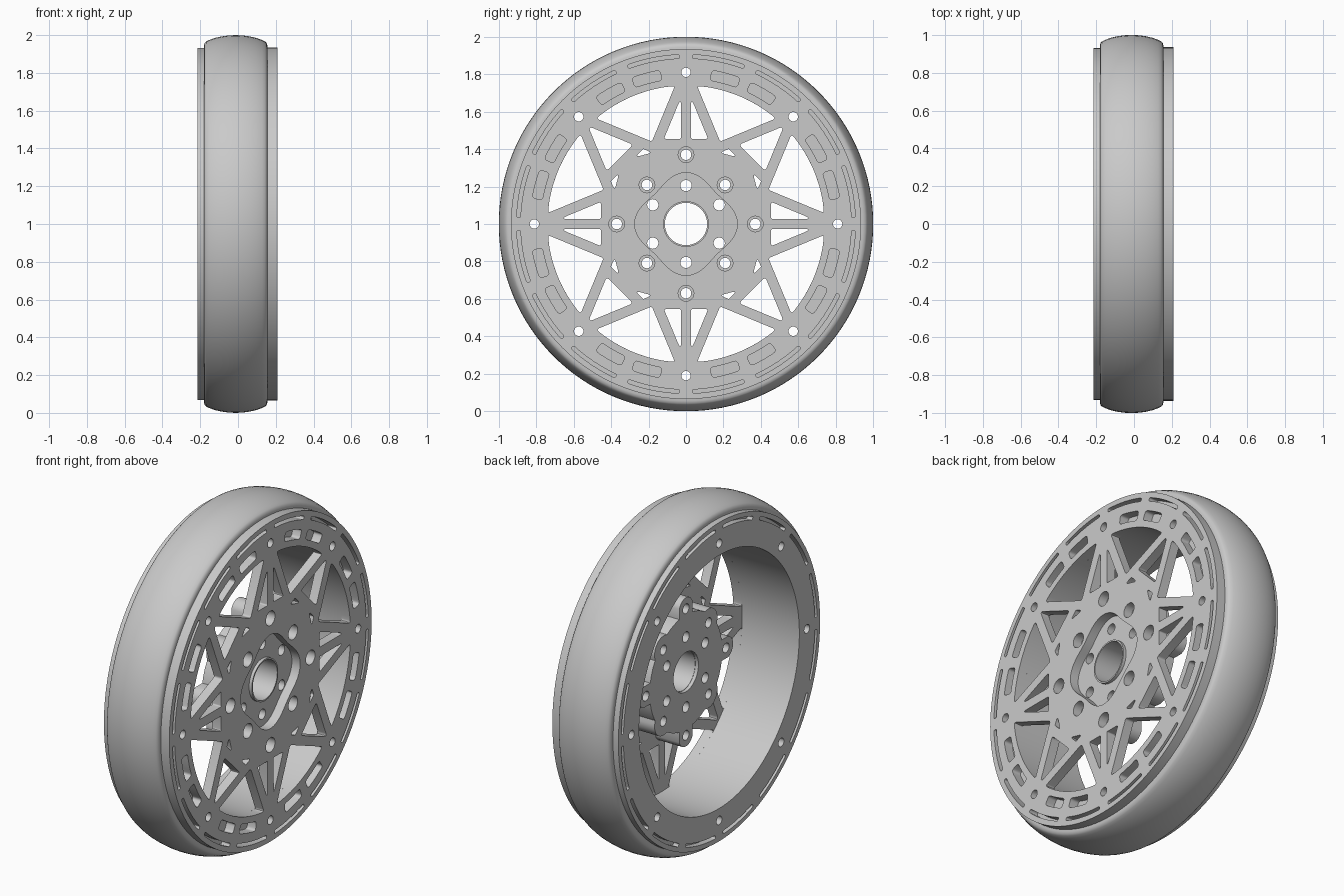
import bpy, bmesh
from math import cos, sin, tan, pi, radians, sqrt, acos
from mathutils import Vector, Matrix

cube = bpy.data.objects.get("Cube")
if cube:
    bpy.data.objects.remove(cube, do_unlink=True)

grey = bpy.data.materials.new("mid grey")
grey.use_nodes = True
COLOR = (0.59, 0.59, 0.59, 1)
grey.diffuse_color = COLOR
grey.node_tree.nodes["Principled BSDF"].inputs["Base Color"].default_value = COLOR

CENTRE_Z = 1.0
HOLE_R = 0.81          # bolt circle that the web members meet at
RIM_IN = 0.74          # inner radius of the rim
HALF = 0.027           # half width of a web member


def polar(r, deg):
    return Vector((r * cos(radians(deg)), r * sin(radians(deg))))


def circle(r, centre=(0, 0), n=24):
    return [Vector(centre) + polar(r, 360 * i / n) for i in range(n)]


def turned(points, deg):
    a = radians(deg)
    return [Vector((p.x * cos(a) - p.y * sin(a), p.x * sin(a) + p.y * cos(a))) for p in points]


def mirrored(points):
    return [Vector((p.x, -p.y)) for p in reversed(points)]


def clip(points, *planes):
    """Keep the part of a convex outline beyond each (direction, distance)."""
    for deg, limit in planes:
        n, out = polar(1, deg), []
        for p, q in zip(points, points[1:] + points[:1]):
            dp, dq = p.dot(n) - limit, q.dot(n) - limit
            if dp >= 0:
                out.append(p)
            if dp * dq < 0:
                out.append(p.lerp(q, dp / (dp - dq)))
        points = out
    return points


def fillet(points, radius):
    """Round the clear corners of an outline."""
    points = [p for i, p in enumerate(points) if (p - points[i - 1]).length > 0.001]
    out = []
    for i, p in enumerate(points):
        a, b = points[i - 1] - p, points[(i + 1) % len(points)] - p
        la, lb = a.length, b.length
        inside = acos(max(-1, min(1, a.dot(b) / (la * lb))))
        if inside > radians(155):
            out.append(p)
            continue
        t = min(radius / tan(inside / 2), 0.45 * la, 0.45 * lb)
        s, e = p + a * (t / la), p + b * (t / lb)
        for k in range(5):
            f = k / 4
            out.append(s * (1 - f) ** 2 + p * (2 * f * (1 - f)) + e * f ** 2)
    return out


def arc_slot(r, width, mid, span, steps):
    angles = [mid - span / 2 + span * i / steps for i in range(steps + 1)]
    outline = [polar(r + width / 2, a) for a in angles]
    outline += [polar(r - width / 2, a) for a in reversed(angles)]
    return fillet(outline, width * 0.45)


def finish(name, mesh):
    mesh.materials.clear()
    mesh.materials.append(grey)
    obj = bpy.data.objects.new(name, mesh)
    obj.location.z = CENTRE_Z
    bpy.context.collection.objects.link(obj)
    bpy.ops.object.select_all(action="DESELECT")
    obj.select_set(True)
    bpy.context.view_layer.objects.active = obj
    bpy.ops.object.shade_smooth_by_angle(angle=radians(30))
    return obj


def lathe(name, profile, n=128):
    """Turn a closed (x, radius) profile about the axle."""
    bm = bmesh.new()
    rings = [[bm.verts.new((x, r * cos(2 * pi * i / n), r * sin(2 * pi * i / n)))
              for x, r in profile] for i in range(n)]
    m = len(profile)
    for i in range(n):
        a, b = rings[i], rings[(i + 1) % n]
        for k in range(m):
            l = (k + 1) % m
            bm.faces.new((a[k], a[l], b[l], b[k]))
    bmesh.ops.recalc_face_normals(bm, faces=bm.faces)
    mesh = bpy.data.meshes.new(name)
    bm.to_mesh(mesh)
    bm.free()
    return finish(name, mesh)


def pierced(name, x0, x1, outlines):
    """Extrude a filled outline with holes along the axle, from x0 to x1."""
    curve = bpy.data.curves.new(name, "CURVE")
    curve.dimensions, curve.fill_mode = "2D", "BOTH"
    curve.extrude = (x1 - x0) / 2
    for points in outlines:
        spline = curve.splines.new("POLY")
        spline.points.add(len(points) - 1)
        for point, p in zip(spline.points, points):
            point.co = (p.x, p.y, 0, 1)
        spline.use_cyclic_u = True
    helper = bpy.data.objects.new("outline", curve)
    bpy.context.collection.objects.link(helper)
    bpy.context.view_layer.update()
    graph = bpy.context.evaluated_depsgraph_get()
    mesh = bpy.data.meshes.new_from_object(helper.evaluated_get(graph))
    bpy.data.objects.remove(helper, do_unlink=True)
    bm = bmesh.new()
    bm.from_mesh(mesh)
    bmesh.ops.remove_doubles(bm, verts=bm.verts, dist=0.00005)
    to_axle = Matrix(((0, 0, 1, (x0 + x1) / 2), (1, 0, 0, 0), (0, 1, 0, 0), (0, 0, 0, 1)))
    bmesh.ops.transform(bm, matrix=to_axle, verts=bm.verts)
    bmesh.ops.recalc_face_normals(bm, faces=bm.faces)
    bm.to_mesh(mesh)
    bm.free()
    return finish(name, mesh)


# Tyre: crowned tread with rounded shoulders
MID, W = -0.0125, 0.168
side = [(W, 0.89), (W, 0.945), (W - 0.004, 0.958), (W - 0.012, 0.966), (W - 0.028, 0.974),
        (0.11, 0.985), (0.075, 0.993), (0.04, 0.998)]
lathe("tyre", [(MID + x, r) for x, r in side] + [(MID, 1.0)] + [(MID - x, r) for x, r in reversed(side)])

# Bolt holes and thin arc slots shared by both faces of the rim
rim_holes = [circle(0.025, polar(HOLE_R, 45 * i)) for i in range(8)]
arcs = [arc_slot(0.895, 0.02, 22.5 * i + 11.25, 18, 8) for i in range(16)]

# Rim barrel with the rear flange
pierced("rim_barrel", -0.18, 0.155, [circle(0.9, n=128), circle(RIM_IN, n=128)] + rim_holes)
pierced("rear_flange", -0.215, -0.18, [circle(0.932, n=128), circle(RIM_IN, n=128)] + rim_holes + arcs)

# Web windows, built in one sector and turned round the axle
line = HOLE_R * sin(radians(22.5))
disc = circle(RIM_IN, n=96)
outer = fillet(clip(disc, (67.5, line + HALF), (-22.5, line + HALF)), 0.014)
strip = fillet(clip(disc, (90, HALF), (247.5, HALF - line), (0, 0.455)), 0.008)
between = clip(disc, (247.5, HALF - line), (112.5, HALF - line))
diagonal = fillet(clip(between, (0, 0.5)), 0.012)
corner = fillet(clip(between, (180, -0.445), (30, 0.415)), 0.008)
windows = []
for i in range(8):
    shapes = [diagonal, corner, mirrored(corner)] if i % 2 else [strip, mirrored(strip)]
    windows += [turned(shape, 45 * i) for shape in shapes + [outer]]

# Front web plate with slots, bolt holes and a lobed recess round the axle
slots = [arc_slot(0.805, 0.055, 15 * i, 10.8, 4) for i in range(24) if i % 3]
bolts = [(0.295 if i % 2 else 0.37, 45 * i) for i in range(8)]
bolt_holes = [circle(0.042, polar(r, a)) for r, a in bolts]
recess = [polar(0.252 + 0.022 * cos(radians(4 * a)), a) for a in range(0, 360, 3)]
pierced("web_plate", 0.155, 0.21,
        [circle(0.935, n=128), recess] + windows + rim_holes + arcs + slots + bolt_holes)


# Hub block with a lobe round every bolt
def hub_radius(a):
    best = 0.335
    for r, b in bolts:
        lobe = 0.065 if r > 0.3 else 0.082
        off = r * sin(radians(a - b))
        if abs(off) < lobe and cos(radians(a - b)) > 0:
            best = max(best, r * cos(radians(a - b)) + sqrt(lobe ** 2 - off ** 2))
    return best


hub_outline = [polar(hub_radius(1.5 * i), 1.5 * i) for i in range(240)]
hub_holes = [circle(0.028, polar(r, a)) for r, a in bolts]
hub_holes += [circle(0.03, polar(0.205, 30 + 60 * i)) for i in range(6)]
pierced("hub", 0.0, 0.157, [hub_outline, circle(0.115, n=64)] + hub_holes)

# Bearing sleeve
lathe("axle_sleeve", [(0.02, 0.113), (0.02, 0.122), (0.175, 0.122), (0.175, 0.113)], 64)
